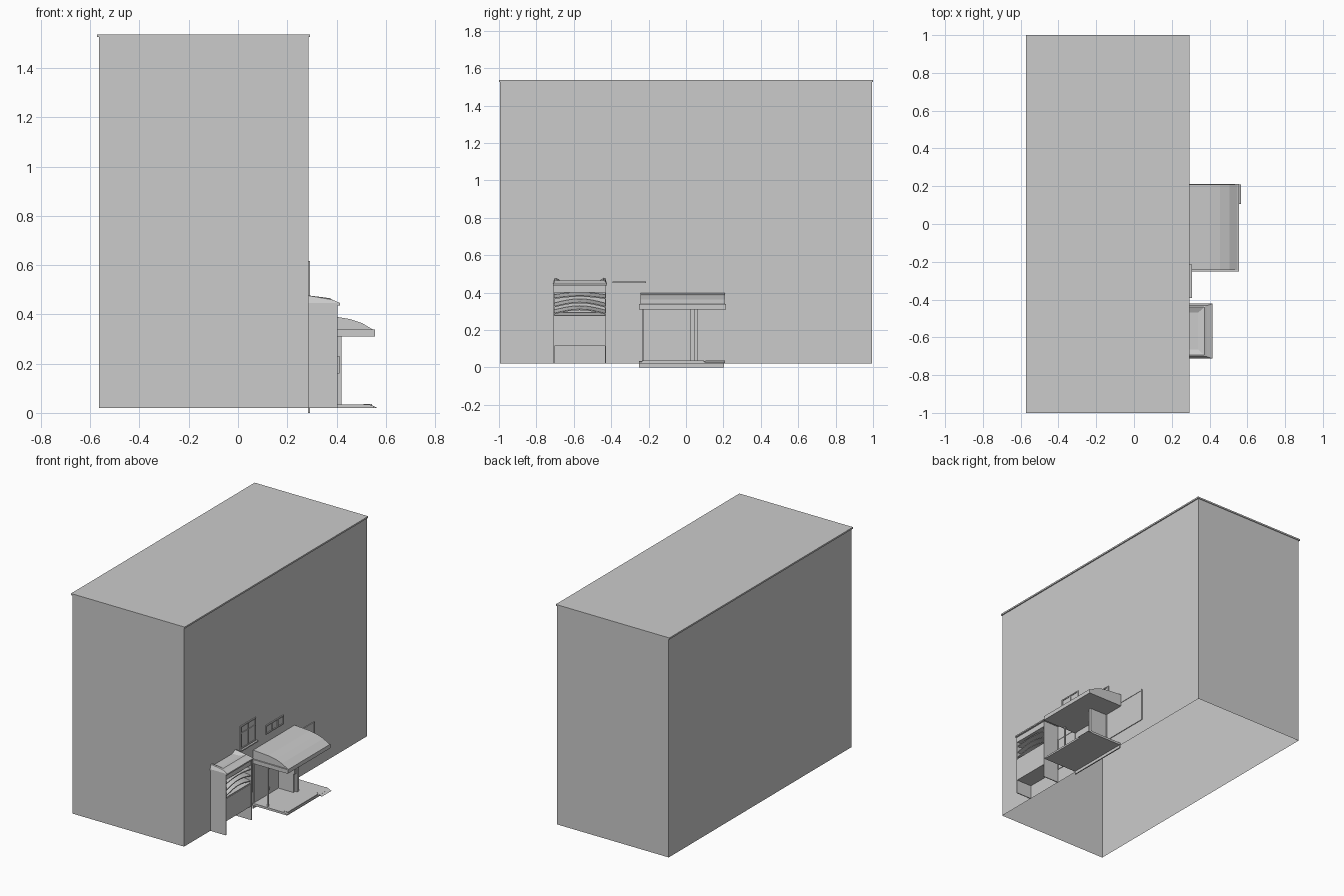
import bpy, bmesh, math

if "Cube" in bpy.data.objects:
    bpy.data.objects.remove(bpy.data.objects["Cube"])


def mesh(name, verts, faces):
    me = bpy.data.meshes.new(name)
    me.from_pydata(verts, [], faces)
    bm = bmesh.new()
    bm.from_mesh(me)
    bmesh.ops.recalc_face_normals(bm, faces=bm.faces)
    bm.to_mesh(me)
    bm.free()
    ob = bpy.data.objects.new(name, me)
    bpy.context.collection.objects.link(ob)
    return ob


def box(name, x0, x1, y0, y1, z0, z1, open_bottom=False):
    v = [(x, y, z) for z in (z0, z1) for x, y in ((x0, y0), (x1, y0), (x1, y1), (x0, y1))]
    f = [(4, 5, 6, 7), (0, 1, 5, 4), (1, 2, 6, 5), (2, 3, 7, 6), (3, 0, 4, 7)]
    if not open_bottom:
        f.append((3, 2, 1, 0))
    return mesh(name, v, f)


def extrude_y(name, profile, y0, y1):
    """Extrude an (x, z) profile along y."""
    n = len(profile)
    v = [(x, y, z) for y in (y0, y1) for x, z in profile]
    f = [tuple(range(n)), tuple(range(n, 2 * n))]
    f += [(i, (i + 1) % n, n + (i + 1) % n, n + i) for i in range(n)]
    return mesh(name, v, f)


def window(name, y0, y1, z0, z1, bars_y=(), bars_z=(), x=0.293, t=0.008):
    """Thin frame on the facade with a pane and bars."""
    box(name + "_pane", WALL - 0.002, WALL + 0.002, y0, y1, z0, z1)
    for i, (a, b) in enumerate(((y0, y0 + t), (y1 - t, y1))):
        box(f"{name}_jamb_{i}", WALL, x, a, b, z0, z1)
    for i, (a, b) in enumerate(((z0, z0 + t), (z1 - t, z1))):
        box(f"{name}_rail_{i}", WALL, x, y0 + t, y1 - t, a, b)
    for i, b in enumerate(bars_y):
        box(f"{name}_mullion_{i}", WALL, x, b - t / 2, b + t / 2, z0 + t, z1 - t)
    for i, b in enumerate(bars_z):
        box(f"{name}_transom_{i}", WALL, x - 0.001, y0 + t, y1 - t, b - t / 2, b + t / 2)


WALL = 0.286

# Building shell, open underneath, with thin roof slab
box("building_walls", -0.565, WALL, -0.995, 0.995, 0.02, 1.526, open_bottom=True)
box("roof_slab", -0.573, 0.293, -1, 1, 1.526, 1.537)

# Facade windows
window("tall_window", -0.385, -0.22, 0.458, 0.617, bars_y=(-0.30,), bars_z=(0.565,))
box("tall_window_sill", WALL, 0.306, -0.392, -0.215, 0.451, 0.459)
window("wide_window", -0.11, 0.085, 0.455, 0.517, bars_y=(-0.045, 0.02))
window("shop_window_right", 0.06, 0.425, 0.115, 0.342, x=0.291)
window("shop_window_left", -0.43, -0.25, 0.115, 0.342, x=0.291)

# Kiosk: side panels reach the ground, cabinet is open below
for side, y in (("left", -0.71), ("right", -0.434)):
    box("kiosk_side_" + side, WALL, 0.405, y, y + 0.006, 0.02, 0.44)
KY0, KY1 = -0.704, -0.434
box("kiosk_cabinet", WALL, 0.403, KY0, KY1, 0.115, 0.27)
box("kiosk_header", WALL, 0.403, KY0, KY1, 0.4, 0.44)
box("kiosk_eave", WALL, 0.415, -0.712, -0.422, 0.437, 0.446)

# Curved display shelves in the kiosk opening
for i, (z, sag) in enumerate(((0.277, 0.0), (0.29, 0.022), (0.327, 0.022), (0.372, 0.012))):
    n, verts, faces = 8, [], []
    for k in range(n + 1):
        t = k / n
        y = KY0 + (KY1 - KY0) * t
        dz = sag * math.sin(math.pi * t)
        verts += [(0.30, y, z + dz + 0.018), (0.400, y, z + dz),
                  (0.400, y, z + dz - 0.006), (0.30, y, z + dz + 0.012)]
    for k in range(n):
        for j in range(4):
            a, b = 4 * k + j, 4 * k + (j + 1) % 4
            faces.append((a, b, b + 4, a + 4))
    faces += [(0, 1, 2, 3), tuple(range(4 * n, 4 * n + 4))]
    mesh(f"kiosk_shelf_{i}", verts, faces)

# Kiosk roof: flared rim rising to a crest, then a dished centre
rings = [  # front x, left y, right y, back z, front z
    (0.415, -0.712, -0.422, 0.446, 0.446),
    (0.385, -0.702, -0.432, 0.476, 0.459),
    (0.372, -0.694, -0.440, 0.477, 0.466),
    (0.340, -0.665, -0.469, 0.460, 0.460),
]
rv, rf = [], []
for x, ya, yb, zb, zf in rings:
    rv += [(WALL, ya, zb), (x, ya, zf), (x, yb, zf), (WALL, yb, zb)]
for r in range(len(rings) - 1):
    for j in range(3):
        a = 4 * r + j
        rf.append((a, a + 1, a + 5, a + 4))
rf.append((12, 13, 14, 15))
mesh("kiosk_roof", rv, rf)

# Porch floor, threshold and ramp
extrude_y("porch_floor", [(WALL, 0.02), (0.55, 0.02), (0.55, 0.028), (0.53, 0.035), (WALL, 0.035)],
          -0.25, 0.205)
box("porch_threshold", WALL - 0.001, 0.293, -0.25, 0.203, 0.0, 0.022)
extrude_y("porch_ramp", [(0.53, 0.02), (0.567, 0.02), (0.53, 0.037)], 0.105, 0.208)
box("porch_step_strip", 0.51, 0.545, -0.235, 0.095, 0.03, 0.037)

# Entrance door, post and side partition
box("door_leaf", WALL, 0.291, -0.235, 0.03, 0.035, 0.31)
for i, z in enumerate((0.072, 0.215)):
    box(f"door_hinge_{i}", 0.29, 0.296, -0.079, -0.072, z - 0.008, z + 0.008)
box("porch_post", 0.388, 0.397, -0.236, -0.227, 0.035, 0.312)
box("porch_partition", WALL, 0.42, 0.045, 0.062, 0.035, 0.312)
box("partition_frame", WALL, 0.405, 0.025, 0.045, 0.035, 0.312)
box("partition_box", 0.405, 0.412, 0.028, 0.044, 0.16, 0.23)

# Curved canopy with a straight hem
top = [(WALL, 0.398), (0.40, 0.390), (0.455, 0.381), (0.505, 0.364), (0.55, 0.337)]
extrude_y("canopy_hem", [(WALL, 0.31), (0.556, 0.31), (0.556, 0.338), (WALL, 0.338)], -0.252, 0.213)
extrude_y("canopy_top", top + [(WALL, 0.337)], -0.243, 0.209)
